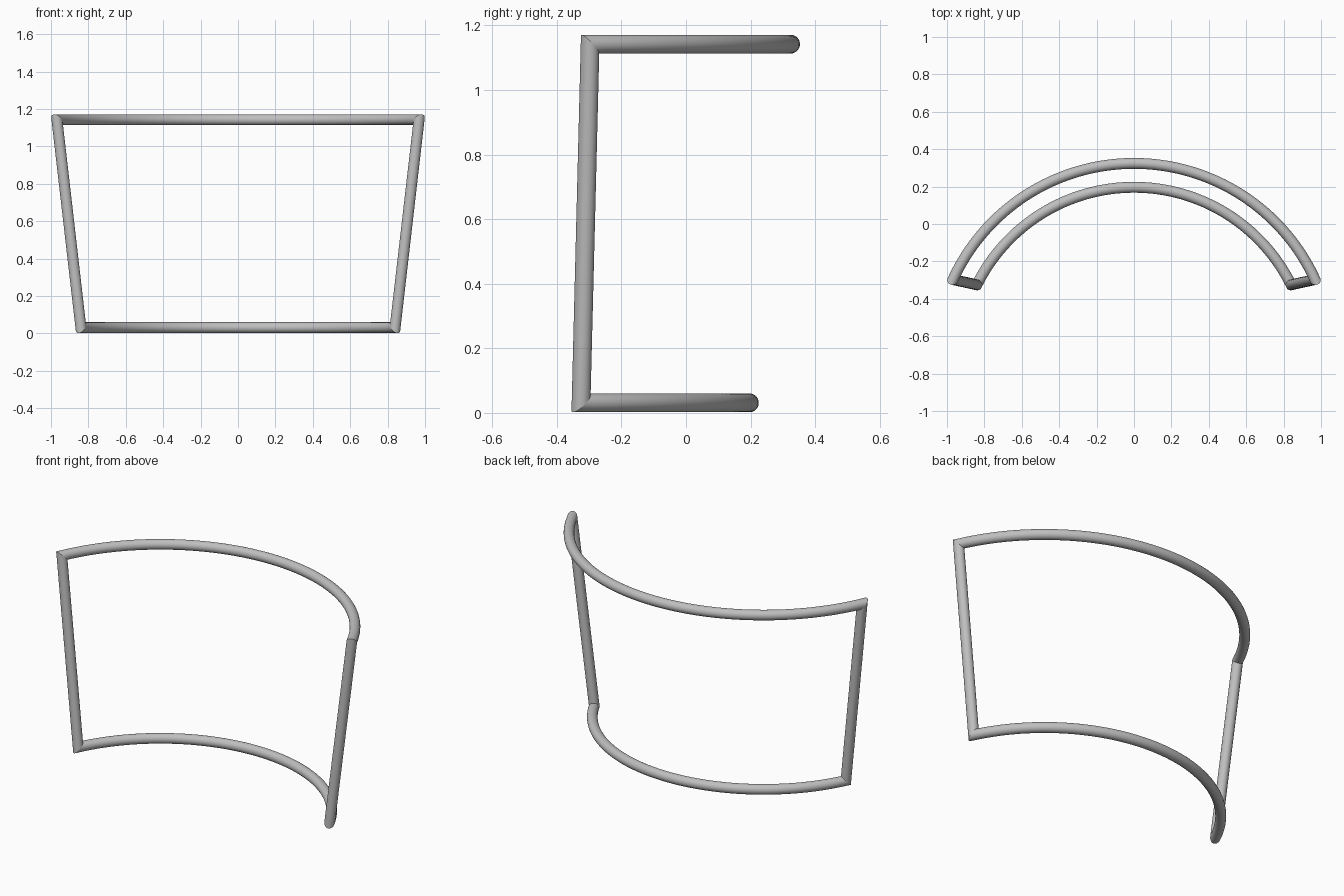
import bpy, bmesh, math
from mathutils import Vector

old = bpy.data.objects.get("Cube")
if old:
    bpy.data.objects.remove(old, do_unlink=True)

RADIUS = 0.029
SIDES = 32
STEPS = 64
CENTRE_Y = -0.741

grey = bpy.data.materials.new("grey_metal")
grey.use_nodes = True
colour = (0.52, 0.52, 0.52, 1)
grey.diffuse_color = colour
grey.node_tree.nodes["Principled BSDF"].inputs["Base Color"].default_value = colour


def arc(end_x, end_y, z):
    """Points from the right end (-x) round the back to the left end (+x)."""
    r = math.hypot(end_x, end_y - CENTRE_Y)
    half = math.atan2(end_x, end_y - CENTRE_Y)
    angles = [half * (2 * i / STEPS - 1) for i in range(STEPS + 1)]
    return [Vector((r * math.sin(a), CENTRE_Y + r * math.cos(a), z)) for a in angles]


def direction(a, b):
    return (b - a).normalized()


def tube(name, points, start_normal, end_normal):
    """Round bar along the points, each ring lying in its mitre plane."""
    dirs = [direction(a, b) for a, b in zip(points, points[1:])]
    normals = [start_normal] + [a + b for a, b in zip(dirs, dirs[1:])] + [end_normal]
    u = dirs[0].orthogonal().normalized()
    v = dirs[0].cross(u)
    ring = []
    for k in range(SIDES):
        t = math.tau * k / SIDES
        ring.append(points[0] + RADIUS * (u * math.cos(t) + v * math.sin(t)))
    bm = bmesh.new()
    previous = None
    for i, (p, n) in enumerate(zip(points, normals)):
        d = dirs[max(i - 1, 0)]
        ring = [q + d * ((p - q).dot(n) / d.dot(n)) for q in ring]
        verts = [bm.verts.new(q) for q in ring]
        if previous:
            for k in range(SIDES):
                j = (k + 1) % SIDES
                bm.faces.new((previous[k], previous[j], verts[j], verts[k]))
        previous = verts
    bmesh.ops.recalc_face_normals(bm, faces=bm.faces)
    for f in bm.faces:
        f.smooth = True
    mesh = bpy.data.meshes.new(name)
    bm.to_mesh(mesh)
    bm.free()
    mesh.materials.append(grey)
    bpy.context.collection.objects.link(bpy.data.objects.new(name, mesh))


top = arc(0.968, -0.297, 1.142)
bottom = arc(0.84, -0.325, 0.031)

# Mitre planes where the posts meet the curved rails
up_right = direction(bottom[0], top[0])
up_left = direction(bottom[-1], top[-1])
top_right = up_right + direction(top[0], top[1])
top_left = direction(top[-2], top[-1]) - up_left
bottom_right = direction(bottom[0], bottom[1]) - up_right
bottom_left = direction(bottom[-2], bottom[-1]) + up_left

# Curved rails
tube("top_rail", top, top_right, top_left)
tube("bottom_rail", bottom, bottom_right, bottom_left)

# Leaning posts
tube("right_post", [bottom[0], top[0]], bottom_right, top_right)
tube("left_post", [bottom[-1], top[-1]], bottom_left, top_left)
